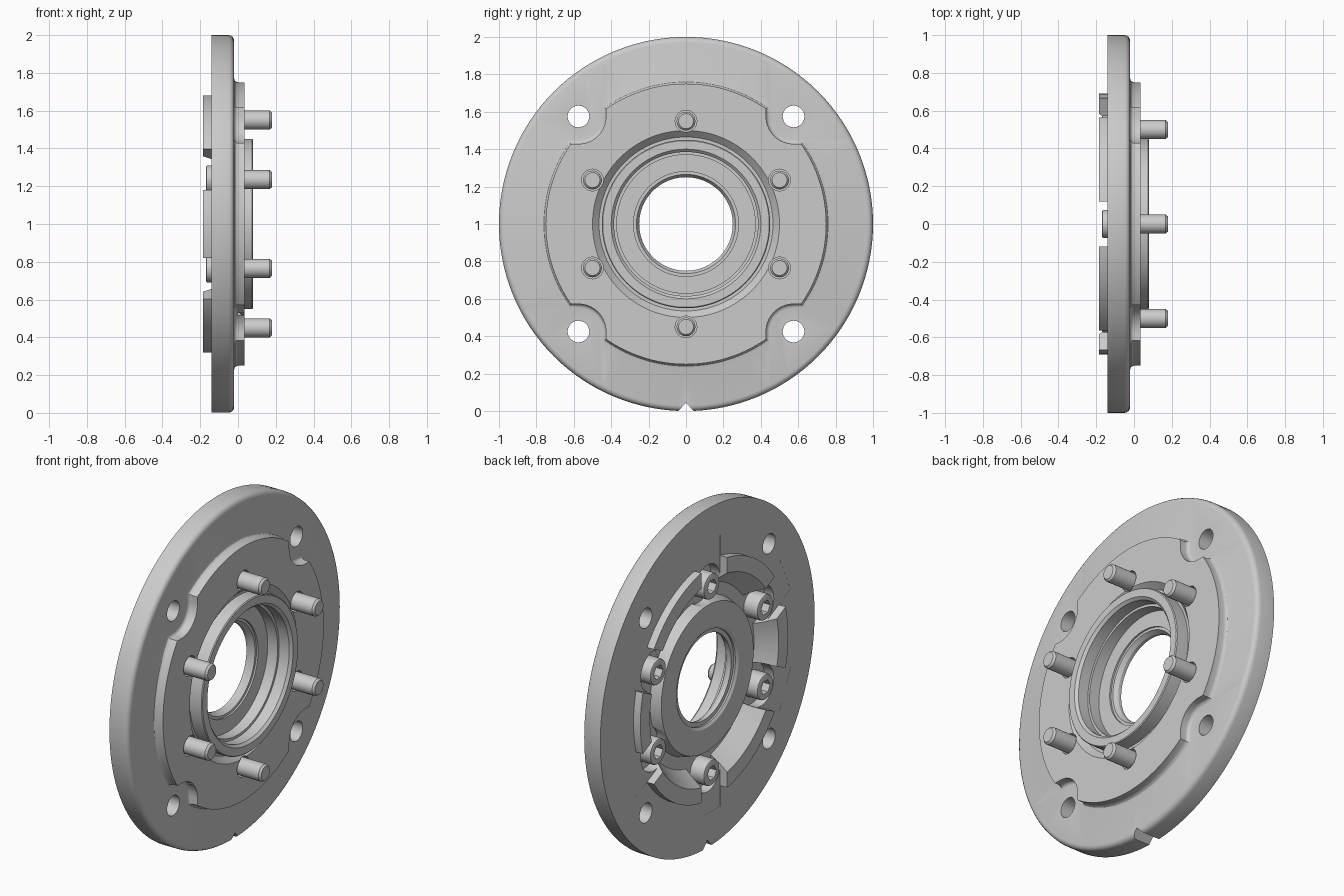
import bpy, bmesh
from math import pi, cos, sin, atan2, radians

if "Cube" in bpy.data.objects:
    bpy.data.objects.remove(bpy.data.objects["Cube"])

CZ = 1.0  # height of the flange axis (axis runs along x)


def new_object(name, bm, loc=(0, 0, CZ)):
    bmesh.ops.recalc_face_normals(bm, faces=bm.faces[:])
    me = bpy.data.meshes.new(name)
    bm.to_mesh(me)
    bm.free()
    ob = bpy.data.objects.new(name, me)
    ob.location = loc
    bpy.context.collection.objects.link(ob)
    return ob


def lathe(name, profile, steps, closed=True, loc=(0, 0, CZ)):
    """Revolve (radius, x) points around the x axis."""
    bm = bmesh.new()
    vs = [bm.verts.new((x, 0, r)) for r, x in profile]
    es = [bm.edges.new(p) for p in zip(vs, vs[1:])]
    if closed:
        es.append(bm.edges.new((vs[-1], vs[0])))
    bmesh.ops.spin(bm, geom=vs + es, cent=(0, 0, 0), axis=(1, 0, 0),
                   angle=2 * pi, steps=steps, use_merge=True)
    bmesh.ops.remove_doubles(bm, verts=bm.verts[:], dist=1e-5)
    return new_object(name, bm, loc)


def prism(outline, x0, x1, fillet=0.0):
    """Extrude a (y, z) outline along x; optional rounding of the x0 end."""
    bm = bmesh.new()
    base = bm.faces.new([bm.verts.new((x0, y, z)) for y, z in outline])
    top = bmesh.ops.extrude_face_region(bm, geom=[base], use_keep_orig=True)
    for v in top["geom"]:
        if isinstance(v, bmesh.types.BMVert):
            v.co.x = x1
    bmesh.ops.recalc_face_normals(bm, faces=bm.faces[:])
    if fillet:
        bmesh.ops.bevel(bm, geom=list(base.edges), offset=fillet,
                        segments=4, profile=0.5, affect='EDGES')
    return new_object("cutter", bm)


def circle(y, z, r, n):
    return [(y + r * cos(2 * pi * i / n), z + r * sin(2 * pi * i / n)) for i in range(n)]


def cut(target, cutter):
    cutter.hide_render = True
    m = target.modifiers.new("cut", 'BOOLEAN')
    m.operation = 'DIFFERENCE'
    m.solver = 'EXACT'
    m.object = cutter
    bpy.context.view_layer.objects.active = target
    bpy.ops.object.modifier_apply(modifier=m.name)
    bpy.data.objects.remove(cutter)


def smooth(ob):
    bpy.ops.object.select_all(action='DESELECT')
    ob.select_set(True)
    bpy.context.view_layer.objects.active = ob
    bpy.ops.object.shade_smooth_by_angle(angle=radians(30))


# Flange body: bore, hub, raised plate, rim, back pad ring, back recess
flange = lathe("flange_body", [
    (.25, -.12), (.25, -.10), (.265, -.075), (.28, -.075), (.28, -.065),
    (.37, -.065), (.37, 0), (.385, 0), (.385, .065), (.40, .08),
    (.445, .08), (.45, .075), (.45, 0), (.465, 0), (.50, .035),
    (.75, .035), (.75, 0), (.753, -.009), (.76, -.017), (.77, -.02),
    (.97, -.02), (.982, -.023), (.991, -.029), (.997, -.038), (1, -.05),
    (1, -.14), (.69, -.14), (.69, -.185), (.60, -.185), (.52, -.08),
    (.45, -.08), (.43, -.14), (.29, -.14), (.275, -.13), (.275, -.12)], 128)

# Four mounting holes with rounded notches in the raised plate
c, nr = .575, .147
for sy in (1, -1):
    for sz in (1, -1):
        arc = [(c + nr * cos(pi + pi / 2 * i / 16), c + nr * sin(pi + pi / 2 * i / 16))
               for i in range(17)]
        outline = arc + [(.9, c - nr), (.9, .9), (c - nr, .9)]
        cut(flange, prism([(y * sy, z * sz) for y, z in outline], -.0205, .1, .02))
        cut(flange, prism(circle(c * sy, c * sz, .058, 32), -.3, .2))

# Bolt seats: pocket, radial gap between the back pads, clearance hole
bolts = [(0, .55), (0, -.55)] + [(y, z) for y in (.5, -.5) for z in (.235, -.235)]
for y, z in bolts:
    a = atan2(z, y)
    gap = [(r * cos(a) - t * sin(a), r * sin(a) + t * cos(a))
           for r, t in ((.55, -.12), (.8, -.12), (.8, .12), (.55, .12))]
    cut(flange, prism(gap, -.3, -.1395))
    cut(flange, prism(circle(y, z, .12, 48), -.3, -.0795))
    cut(flange, prism(circle(y, z, .058, 32), -.3, .2))

# V-shaped index notch at the bottom of the rim
cut(flange, prism([(0, -.955), (.06, -1.02), (0, -1.1), (-.06, -1.02)], -.3, .2))
smooth(flange)

# Socket-head bolts sharing one mesh
bolt = lathe("bolt_1", [
    (0, -.17), (.065, -.17), (.072, -.167), (.075, -.16), (.075, -.079),
    (.05, -.079), (.05, .168), (.04, .18), (0, .18)], 40, closed=False)
cut(bolt, prism(circle(0, 0, .042, 6), -.3, -.12))
smooth(bolt)
for i, (y, z) in enumerate(bolts):
    ob = bolt
    if i:
        ob = bolt.copy()
        ob.name = f"bolt_{i + 1}"
        bpy.context.collection.objects.link(ob)
    ob.location = (0, y, CZ + z)
